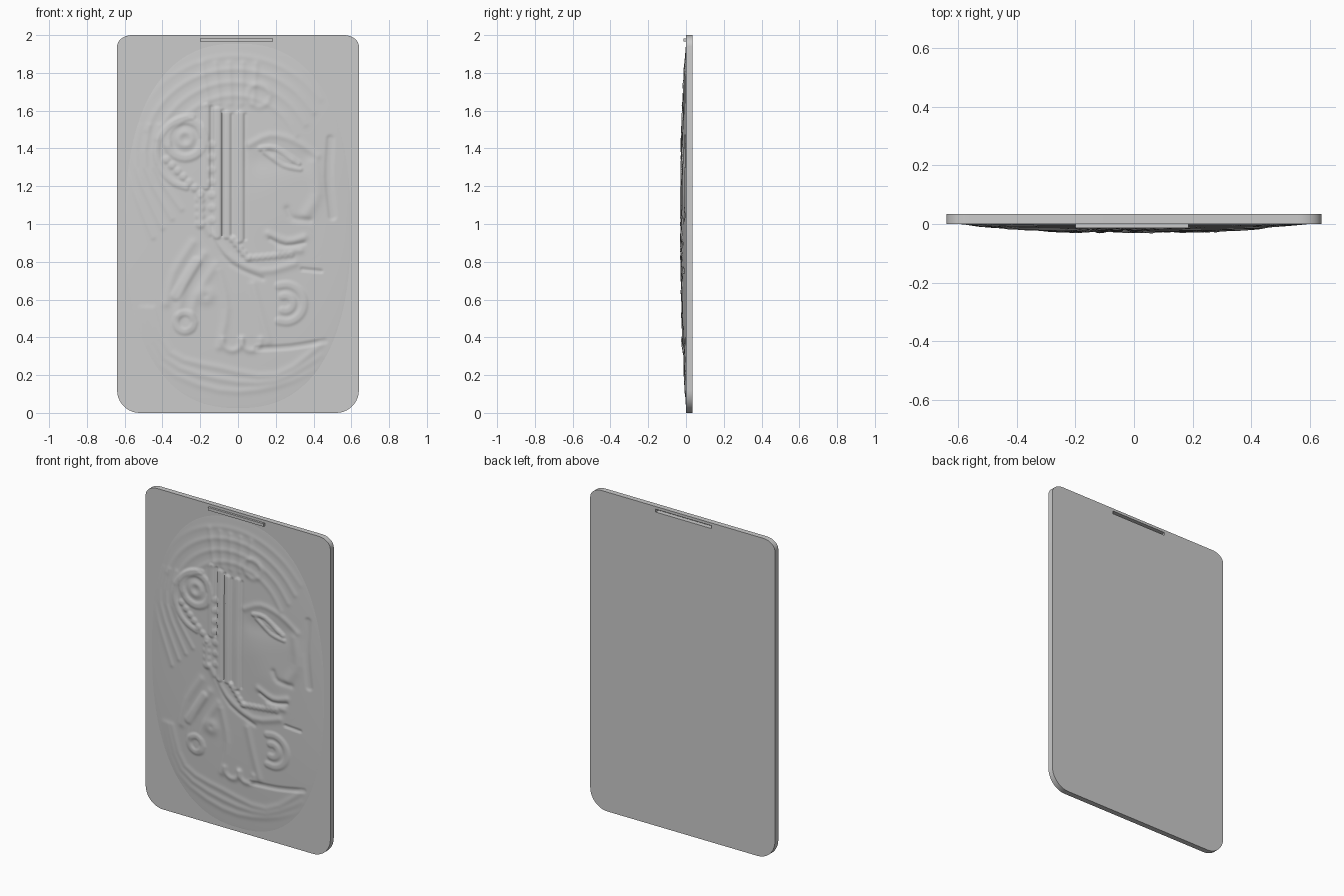
import bpy, bmesh, math
from mathutils import Vector

cube = bpy.data.objects.get("Cube")
if cube:
    bpy.data.objects.remove(cube, do_unlink=True)

HALF_W, HEIGHT, BACK = 0.64, 2.0, 0.034
SLOT_X, SLOT_Z, SLOT_HALF, SLOT_H = -0.007, 1.974, 0.193, 0.009

grey = bpy.data.materials.new("stone grey")
grey.use_nodes = True
grey.diffuse_color = (0.6, 0.6, 0.6, 1)
grey.node_tree.nodes["Principled BSDF"].inputs["Base Color"].default_value = grey.diffuse_color


def link(name, data):
    obj = bpy.data.objects.new(name, data)
    bpy.context.collection.objects.link(obj)
    data.materials.append(grey)
    return obj


def smooth(obj, angle):
    bpy.ops.object.select_all(action="DESELECT")
    obj.select_set(True)
    bpy.context.view_layer.objects.active = obj
    bpy.ops.object.shade_smooth_by_angle(angle=math.radians(angle))


# Plate: rounded outline with a hanging slot, extruded
def corner(cx, cz, rx, rz, start, steps=10):
    turns = [math.radians(start + 90 * i / steps) for i in range(steps + 1)]
    return [(cx + rx * math.cos(t), cz + rz * math.sin(t)) for t in turns]


def half_corners(rx, rz, top):
    z = HEIGHT - rz if top else rz
    starts = (0, 90) if top else (180, 270)
    sides = (1, -1) if top else (-1, 1)
    return [p for s, a in zip(sides, starts) for p in corner(s * (HALF_W - rx), z, rx, rz, a)]


def add_loop(curve, points):
    spline = curve.splines.new("POLY")
    spline.points.add(len(points) - 1)
    for point, (x, z) in zip(spline.points, points):
        point.co = (x, z, 0, 1)
    spline.use_cyclic_u = True


curve = bpy.data.curves.new("plate_outline", "CURVE")
curve.dimensions = "2D"
curve.fill_mode = "BOTH"
curve.extrude = BACK / 2
add_loop(curve, half_corners(0.08, 0.06, True) + half_corners(0.12, 0.12, False))
add_loop(curve, [(SLOT_X + a * SLOT_HALF, SLOT_Z + b * SLOT_H)
                 for a, b in ((-1, -1), (-1, 1), (1, 1), (1, -1))])
outline = bpy.data.objects.new("plate_outline", curve)
bpy.context.collection.objects.link(outline)
outline.rotation_euler.x = math.pi / 2
outline.location.y = BACK / 2
bpy.context.view_layer.update()
mesh = bpy.data.meshes.new_from_object(outline.evaluated_get(bpy.context.evaluated_depsgraph_get()))
mesh.transform(outline.matrix_world)
bpy.data.objects.remove(outline, do_unlink=True)
bm = bmesh.new()
bm.from_mesh(mesh)
bmesh.ops.remove_doubles(bm, verts=bm.verts, dist=1e-5)
bmesh.ops.recalc_face_normals(bm, faces=bm.faces)
bm.to_mesh(mesh)
bm.free()
mesh.materials.clear()
plate = link("plate", mesh)
smooth(plate, 30)

# Bar that closes the slot at the front
bm = bmesh.new()
bmesh.ops.create_cube(bm, size=1)
for v in bm.verts:
    v.co = (SLOT_X + v.co.x * 2 * SLOT_HALF, v.co.y * 0.018 - 0.004, SLOT_Z + v.co.z * 2 * SLOT_H)
mesh = bpy.data.meshes.new("slot_bar")
bm.to_mesh(mesh)
bm.free()
link("slot_bar", mesh)

# Relief strokes are lists of (points, width, height, crispness)
strokes = []


def stroke(points, width, height, crisp=2):
    pts = [Vector(p) for p in points]
    path = [pts[0]]
    for i in range(len(pts) - 1):
        a, b = pts[max(i - 1, 0)], pts[i]
        c, d = pts[i + 1], pts[min(i + 2, len(pts) - 1)]
        for t in ((0.33, 0.67, 1) if len(pts) > 2 else (1,)):
            path.append(0.5 * (2 * b + (c - a) * t + (2 * a - 5 * b + 4 * c - d) * t * t
                               + (3 * b - a - 3 * c + d) * t ** 3))
    strokes.append((path, width, height, crisp))


def ring(x, z, radius, width, height, start=0, end=360, crisp=2):
    turns = [math.radians(start + (end - start) * i / 8) for i in range(9)]
    stroke([(x + radius * math.cos(t), z + radius * math.sin(t)) for t in turns], width, height, crisp)


def dots(a, b, count, width, height, crisp=4):
    a, b = Vector(a), Vector(b)
    for i in range(count):
        p = a.lerp(b, i / (count - 1))
        stroke([p, p], width, height, crisp)


# Headdress: nested arcs around the crown and radiating locks
for i in range(4):
    ring(-0.02, 1.32, 0.36 + 0.07 * i, 0.016, 0.0025, 25 + 4 * i, 165 - 3 * i)
for i in range(4):
    s = 0.05 * i
    stroke([(-0.42 - s, 1.52), (-0.44 - s, 1.3), (-0.3 - s, 1.08 - s)], 0.014, 0.003)
for i in range(5):
    x = -0.16 + 0.06 * i
    stroke([(x, 1.64), (x * 1.2, 1.85)], 0.016, 0.003)
ring(0.11, 1.68, 0.06, 0.016, 0.003)

# Face: cheek, brow, eye, nose, lips and profile step
stroke([(0.16, 1.15), (0.2, 1.05)], 0.14, 0.005)
stroke([(0.12, 1.34), (0.34, 1.34)], 0.06, -0.004)
stroke([(0.06, 1.42), (0.17, 1.47), (0.3, 1.44), (0.42, 1.36)], 0.018, 0.004)
stroke([(0.12, 1.4), (0.2, 1.4), (0.32, 1.32)], 0.014, 0.006, 4)
stroke([(0.14, 1.38), (0.24, 1.31), (0.33, 1.29)], 0.012, 0.005, 4)
stroke([(0.2, 1.36), (0.28, 1.33)], 0.022, 0.004)
stroke([(0.4, 1.32), (0.42, 1.16), (0.36, 1.05)], 0.03, 0.005)
stroke([(0.26, 1.08), (0.29, 1.03), (0.38, 1.02)], 0.016, -0.005)
stroke([(0.16, 0.95), (0.26, 0.91), (0.35, 0.93)], 0.018, 0.005)
stroke([(0.17, 0.92), (0.25, 0.885), (0.35, 0.9)], 0.01, -0.005)
stroke([(0.22, 0.86), (0.33, 0.86)], 0.018, 0.005)
stroke([(0.49, 1.45), (0.48, 1.25), (0.5, 1.04)], 0.02, -0.005, 4)

# Mechanical side: upright pipes, ear discs, toothed jaw
for x, low, high in ((-0.17, 1.2, 1.62), (-0.11, 0.94, 1.6), (-0.06, 0.94, 1.58), (0.01, 0.92, 1.58)):
    stroke([(x, low), (x, high)], 0.02, 0.006, 6)
    stroke([(x + 0.03, low), (x + 0.03, high)], 0.008, -0.005, 4)
ring(-0.28, 1.45, 0.1, 0.022, 0.006, crisp=4)
ring(-0.28, 1.45, 0.035, 0.02, 0.006)
ring(-0.24, 1.38, 0.19, 0.016, 0.005, 90, 260, 4)
dots((-0.38, 1.34), (-0.2, 1.16), 7, 0.02, 0.006)
dots((-0.2, 1.13), (-0.2, 1.0), 4, 0.024, 0.006)
dots((-0.14, 1.42), (-0.14, 1.02), 7, 0.02, 0.004)
dots((-0.03, 0.92), (0.05, 0.82), 5, 0.018, 0.007)
dots((0.07, 0.82), (0.28, 0.84), 8, 0.018, 0.005)
stroke([(-0.18, 1.0), (-0.06, 0.84), (0.12, 0.75), (0.3, 0.79)], 0.02, 0.005)
stroke([(-0.14, 0.93), (-0.04, 0.79), (0.13, 0.71)], 0.012, -0.004)

# Neck and collar: cables, discs and scrolls
for i in range(3):
    s = 0.06 * i
    stroke([(-0.24 + s, 0.9 - s), (-0.34 + s, 0.74 - s), (-0.38 + s, 0.58 - s)], 0.022, 0.004)
stroke([(-0.22, 0.8), (-0.33, 0.62)], 0.026, 0.005, 4)
for radius in (0.04, 0.1):
    ring(0.25, 0.58, radius, 0.02, 0.005, -110, 110, 4)
ring(-0.17, 0.62, 0.02, 0.03, 0.006)
ring(-0.28, 0.48, 0.05, 0.018, 0.005, crisp=4)
for x in (-0.03, 0.07):
    ring(x, 0.38, 0.05, 0.016, 0.005, 170, 370)
stroke([(-0.1, 0.75), (-0.06, 0.55), (-0.1, 0.35)], 0.02, 0.004)
stroke([(0.08, 0.68), (0.12, 0.52), (0.16, 0.38)], 0.02, 0.004)
stroke([(0.1, 0.34), (0.28, 0.35), (0.46, 0.38)], 0.014, -0.005, 4)
stroke([(0.34, 0.76), (0.44, 0.75)], 0.01, -0.005, 4)
for i in range(3):
    s = 0.06 * i
    stroke([(-0.45 - s / 2, 0.55), (-0.36 - s / 2, 0.32 - s / 2), (-0.1, 0.24 - s),
            (0.2, 0.2 - s / 2), (0.44, 0.36 - s)], 0.018, 0.003)

# Relief: domed oval grid raised by the strokes
NX, NZ = 170, 270
WIDTH, LOW, HIGH = 1.2, 0.02, 1.96
MID, HALF_Z = (LOW + HIGH) / 2, (HIGH - LOW) / 2


def grid_point(i, j):
    return Vector((WIDTH * (i / NX - 0.5), LOW + (HIGH - LOW) * j / NZ))


def edge(p):
    return 1 - abs(p.x / (WIDTH / 2)) ** 2.4 - abs((p.y - MID) / HALF_Z) ** 2.4


def segment_distance(p, a, b):
    ab = b - a
    t = max(0, min(1, (p - a).dot(ab) / max(ab.length_squared, 1e-9)))
    return (p - a - ab * t).length


detail = {}
for path, width, height, crisp in strokes:
    best = {}
    reach = width * (2.2 if crisp == 2 else 1.5)
    for a, b in zip(path, path[1:]):
        i0 = max(0, int(((min(a.x, b.x) - reach) / WIDTH + 0.5) * NX))
        i1 = min(NX, int(((max(a.x, b.x) + reach) / WIDTH + 0.5) * NX) + 1)
        j0 = max(0, int((min(a.y, b.y) - reach - LOW) / (HIGH - LOW) * NZ))
        j1 = min(NZ, int((max(a.y, b.y) + reach - LOW) / (HIGH - LOW) * NZ) + 1)
        for i in range(i0, i1 + 1):
            for j in range(j0, j1 + 1):
                d = segment_distance(grid_point(i, j), a, b)
                if d < reach:
                    best[i, j] = min(d, best.get((i, j), reach))
    for key, d in best.items():
        detail[key] = detail.get(key, 0) + height * math.exp(-(d / width) ** crisp)

bm = bmesh.new()
verts = {}
for i in range(NX + 1):
    for j in range(NZ + 1):
        p = grid_point(i, j)
        e = edge(p)
        if e > -0.04:
            bump = max(-0.006, min(0.009, detail.get((i, j), 0)))
            h = 0.024 * max(e, 0) ** 0.9 + bump * min(1, max(0, e * 4))
            verts[i, j] = bm.verts.new((p.x, 0.0005 - h if e > 0 else 0.001, p.y))
for i, j in verts:
    keys = [(i, j), (i + 1, j), (i + 1, j + 1), (i, j + 1)]
    if all(k in verts for k in keys):
        bm.faces.new([verts[k] for k in keys])
mesh = bpy.data.meshes.new("face_relief")
bm.to_mesh(mesh)
bm.free()
smooth(link("face_relief", mesh), 50)
